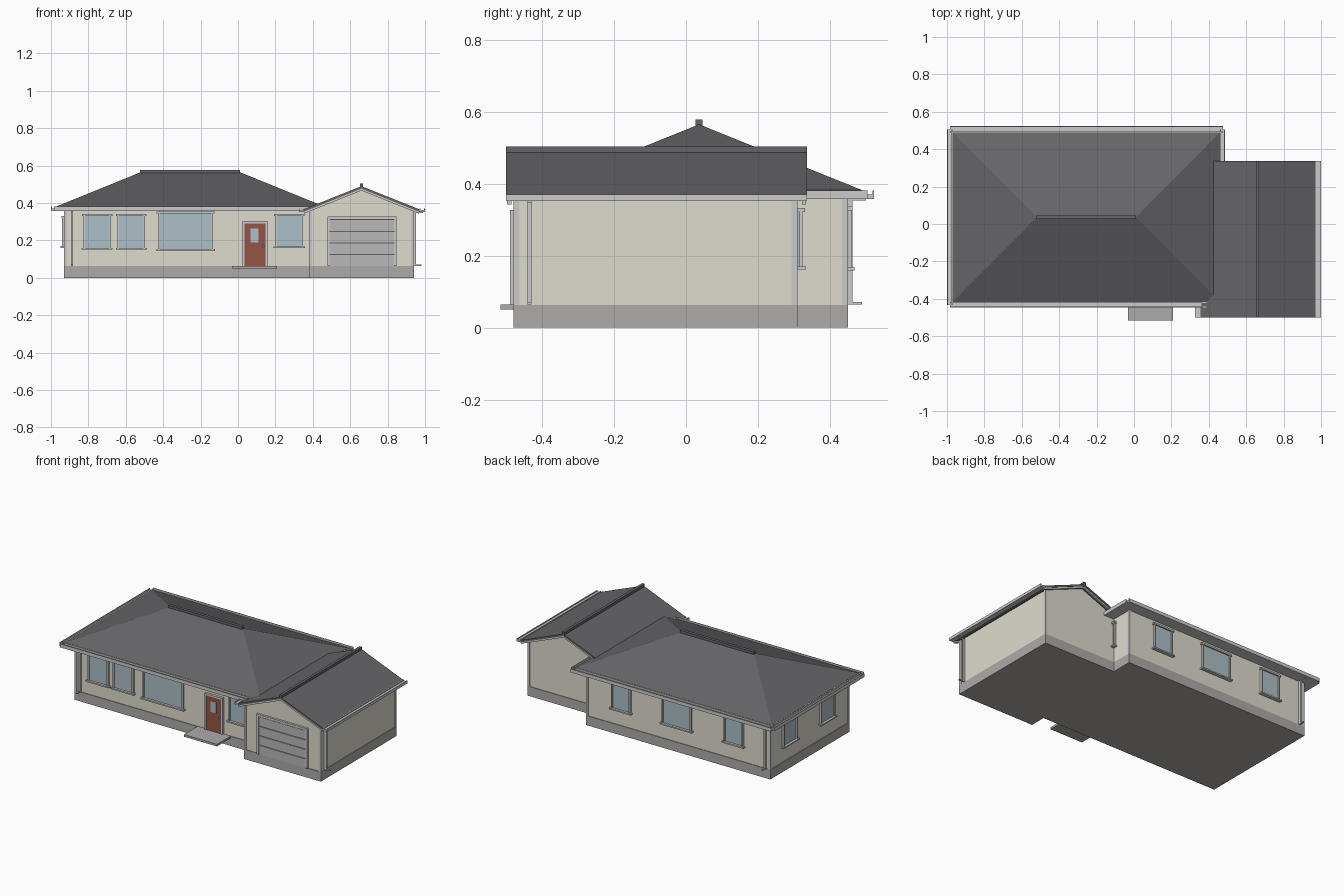
import bpy, bmesh
from math import pi
from mathutils import Matrix, Vector

if "Cube" in bpy.data.objects:
    bpy.data.objects.remove(bpy.data.objects["Cube"])


def mat(name, r, g, b):
    m = bpy.data.materials.new(name)
    m.diffuse_color = (r, g, b, 1)
    m.use_nodes = True
    m.node_tree.nodes["Principled BSDF"].inputs["Base Color"].default_value = m.diffuse_color
    return m


WALL = mat("cream_wall", 0.74, 0.71, 0.62)
ROOF = mat("dark_shingle", 0.13, 0.13, 0.14)
BASE = mat("concrete", 0.42, 0.41, 0.40)
TRIM = mat("grey_trim", 0.55, 0.55, 0.56)
GLASS = mat("glass", 0.42, 0.52, 0.57)
DOOR = mat("red_brown_door", 0.30, 0.09, 0.06)
PANEL = mat("door_panel", 0.48, 0.48, 0.49)


def finish(name, bm, material, M=None):
    if M is not None:
        bm.transform(M)
    bmesh.ops.recalc_face_normals(bm, faces=bm.faces)
    me = bpy.data.meshes.new(name)
    bm.to_mesh(me)
    bm.free()
    me.materials.append(material)
    ob = bpy.data.objects.new(name, me)
    bpy.context.collection.objects.link(ob)
    return ob


def boxes(name, items, material, M=None):
    """One object from boxes given as (x0, x1, y0, y1, z0, z1)."""
    bm = bmesh.new()
    for x0, x1, y0, y1, z0, z1 in items:
        T = Matrix.Translation(((x0 + x1) / 2, (y0 + y1) / 2, (z0 + z1) / 2))
        bmesh.ops.create_cube(bm, size=1, matrix=T @ Matrix.Diagonal((x1 - x0, y1 - y0, z1 - z0, 1)))
    return finish(name, bm, material, M)


def extrude_y(name, profile, y0, y1, material):
    """Profile of (x, z) points extruded along y."""
    bm = bmesh.new()
    f = bm.faces.new([bm.verts.new((x, y0, z)) for x, z in profile])
    r = bmesh.ops.extrude_face_region(bm, geom=[f])
    bmesh.ops.translate(bm, vec=(0, y1 - y0, 0), verts=[v for v in r["geom"] if isinstance(v, bmesh.types.BMVert)])
    return finish(name, bm, material)


# Wall extents: main block and garage wing
MX0, MX1, MY0, MY1 = -0.93, 0.415, -0.375, 0.45
GX0, GX1, GY0, GY1 = 0.38, 0.94, -0.48, 0.31
RX, RZ, SL = 0.66, 0.49, 0.40          # garage ridge and roof slope
I = 0.004

# Foundation and walls
boxes("main_foundation", [(MX0, MX1, MY0, MY1, 0, 0.063)], BASE)
boxes("garage_foundation", [(GX0, GX1, GY0, GY1, 0, 0.063)], BASE)
boxes("main_walls", [(MX0 + I, MX1 - I, MY0 + I, MY1 - I, 0.063, 0.362)], WALL)
zw = RZ - 0.015 - SL * (GX1 - RX)
extrude_y("garage_walls", [(GX0 + I, 0.063), (GX1 - I, 0.063), (GX1 - I, zw), (RX, RZ - 0.015), (GX0 + I, zw)],
          GY0 + I, GY1 - I, WALL)

# Corner boards
w = 0.016
boxes("corner_boards",
      [(x, x + w, y, y + w, 0.063, 0.36) for x in (MX0, MX1 - w) for y in (MY0, MY1 - w)] +
      [(x, x + w, y, y + w, 0.063, zw) for x in (GX0, GX1 - w) for y in (GY0, GY1 - w)], TRIM)

# Main hip roof with ridge cap and soffit
bm = bmesh.new()
X0, X1, Y0, Y1, YC = -0.97, 0.46, -0.417, 0.49, 0.0365
corners = [(X0, Y0), (X1, Y0), (X1, Y1), (X0, Y1)]
lo = [bm.verts.new((x, y, 0.368)) for x, y in corners]
hi = [bm.verts.new((x, y, 0.382)) for x, y in corners]
ra, rb = bm.verts.new((-0.52, YC, 0.565)), bm.verts.new((0.01, YC, 0.565))
for i in range(4):
    j = (i + 1) % 4
    bm.faces.new((lo[i], lo[j], hi[j], hi[i]))
for f in (lo, (hi[0], hi[1], rb, ra), (hi[1], hi[2], rb), (hi[2], hi[3], ra, rb), (hi[3], hi[0], ra)):
    bm.faces.new(f)
finish("main_hip_roof", bm, ROOF)
boxes("main_ridge_cap", [(-0.525, 0.012, YC - 0.01, YC + 0.01, 0.555, 0.578)], ROOF)
boxes("main_soffit", [(X0, X1, Y0, Y1, 0.358, 0.368)], TRIM)


# Garage gable roof, ridge cap, rake boards
def chevron(half, top, thick):
    d = SL * half
    return [(RX - half, top - d), (RX, top), (RX + half, top - d),
            (RX + half, top - d - thick), (RX, top - thick), (RX - half, top - d - thick)]


extrude_y("garage_gable_roof", chevron(0.31, RZ, 0.013), -0.5, 0.337, ROOF)
boxes("garage_ridge_cap", [(RX - 0.009, RX + 0.009, -0.5, 0.337, 0.478, 0.504)], ROOF)
for n, y in (("front", -0.497), ("back", 0.322)):
    extrude_y("garage_rake_board_" + n, chevron(0.308, RZ - 0.012, 0.012), y, y + 0.012, TRIM)


# Gutters: open channels made of floor and two lips
def gutter(name, x0, x1, y0, y1, z0, z1):
    t = 0.005
    parts = [(x0, x1, y0, y1, z0, z0 + 0.012)]
    if x1 - x0 > y1 - y0:
        parts += [(x0, x1, y0, y0 + t, z0, z1), (x0, x1, y1 - t, y1, z0, z1)]
    else:
        parts += [(x0, x0 + t, y0, y1, z0, z1), (x1 - t, x1, y0, y1, z0, z1)]
    boxes(name, parts, TRIM)


g = 0.03
gutter("gutter_front", X0 - 0.015, X1 + 0.01, Y0 - g, Y0, 0.358, 0.381)
gutter("gutter_back", X0 - 0.015, X1 + 0.015, Y1, Y1 + g + 0.003, 0.358, 0.381)
gutter("gutter_left", X0 - g, X0, Y0 - 0.015, Y1 + 0.015, 0.358, 0.381)
gutter("gutter_right", X1, X1 + g - 0.004, Y0, Y1 + 0.015, 0.358, 0.381)
gutter("garage_gutter_right", 0.97, 1.0, -0.5, 0.337, 0.352, 0.37)
gutter("garage_gutter_left", 0.325, 0.355, -0.5, -0.42, 0.352, 0.37)

# Walls as local frames: local x along the wall, local -y outward
FRONT = Matrix.Translation((0, MY0, 0))
BACK = Matrix.Translation((0, MY1, 0)) @ Matrix.Rotation(pi, 4, 'Z')
LEFT = Matrix.Translation((MX0, 0, 0)) @ Matrix.Rotation(-pi / 2, 4, 'Z')
RIGHT = Matrix.Translation((MX1, 0, 0)) @ Matrix.Rotation(pi / 2, 4, 'Z')


def window(name, M, c, width, z0, z1):
    a, b, t = c - width / 2, c + width / 2, 0.009
    boxes(name + "_glass", [(a, b, -0.003, 0.008, z0, z1)], GLASS, M)
    boxes(name + "_frame", [
        (a, a + t, -0.011, 0.006, z0, z1), (b - t, b, -0.011, 0.006, z0, z1),
        (a - 0.007, b + 0.007, -0.013, 0.006, z1 - t, z1 + 0.002),
        (a - 0.009, b + 0.009, -0.018, 0.006, z0 - 0.004, z0 + 0.005)], TRIM, M)


for i, (c, wd, z0, z1) in enumerate([(-0.753, 0.148, 0.155, 0.34), (-0.57, 0.148, 0.155, 0.34),
                                     (-0.28, 0.295, 0.148, 0.352), (0.274, 0.148, 0.163, 0.34)]):
    window(f"front_window_{i}", FRONT, c, wd, z0, z1)
for i, (x, wd) in enumerate([(0.156, 0.14), (-0.25, 0.215), (-0.665, 0.14)]):
    window(f"back_window_{i}", BACK, -x, wd, 0.163, 0.335)
for i, y in enumerate((0.25, -0.14)):
    window(f"left_window_{i}", LEFT, -y, 0.148, 0.165, 0.33)
window("right_window", RIGHT, 0.25, 0.148, 0.165, 0.33)

# Front door with frame, light, knob and step
boxes("front_door", [(0.035, 0.147, -0.006, 0.008, 0.063, 0.293)], DOOR, FRONT)
boxes("front_door_frame", [(0.025, 0.036, -0.012, 0.006, 0.063, 0.303), (0.146, 0.157, -0.012, 0.006, 0.063, 0.303),
                           (0.025, 0.157, -0.012, 0.006, 0.292, 0.303)], TRIM, FRONT)
boxes("front_door_glass", [(0.068, 0.11, -0.009, 0.004, 0.19, 0.263)], GLASS, FRONT)
bm = bmesh.new()
bmesh.ops.create_uvsphere(bm, u_segments=10, v_segments=6, radius=0.006)
finish("front_door_knob", bm, TRIM, FRONT @ Matrix.Translation((0.135, -0.012, 0.17)))
boxes("front_step", [(-0.033, 0.208, -0.516, MY0, 0.05, 0.064)], BASE)

# Garage door: four panels and a frame
GF = Matrix.Translation((0, GY0, 0))
boxes("garage_door_backing", [(0.488, 0.838, 0.001, 0.01, 0.063, 0.315)], ROOF, GF)
ph = 0.0625
boxes("garage_door_panels", [(0.493, 0.833, -0.005, 0.006, 0.064 + i * ph, 0.064 + (i + 1) * ph - 0.005)
                             for i in range(4)], PANEL, GF)
boxes("garage_door_frame", [(0.478, 0.493, -0.01, 0.006, 0.063, 0.327), (0.833, 0.848, -0.01, 0.006, 0.063, 0.327),
                            (0.478, 0.848, -0.01, 0.006, 0.313, 0.327)], TRIM, GF)


# Downspouts: vertical pipe, elbow to the gutter and kick-out at the foot
def downspout(name, M, c, top, kick=0.04):
    h = 0.005
    boxes(name, [(c - h, c + h, -0.013, 0.003, 0.066, top), (c - h, c + h, -kick, 0, 0.064, 0.071),
                 (c - h, c + h, -0.05, 0, top - 0.008, top)], TRIM, M)


downspout("downspout_front", FRONT, -0.887, 0.362)
downspout("downspout_back", BACK, 0.895, 0.362)
downspout("downspout_garage", Matrix.Translation((GX1, 0, 0)) @ Matrix.Rotation(pi / 2, 4, 'Z'), -0.435, 0.356)
